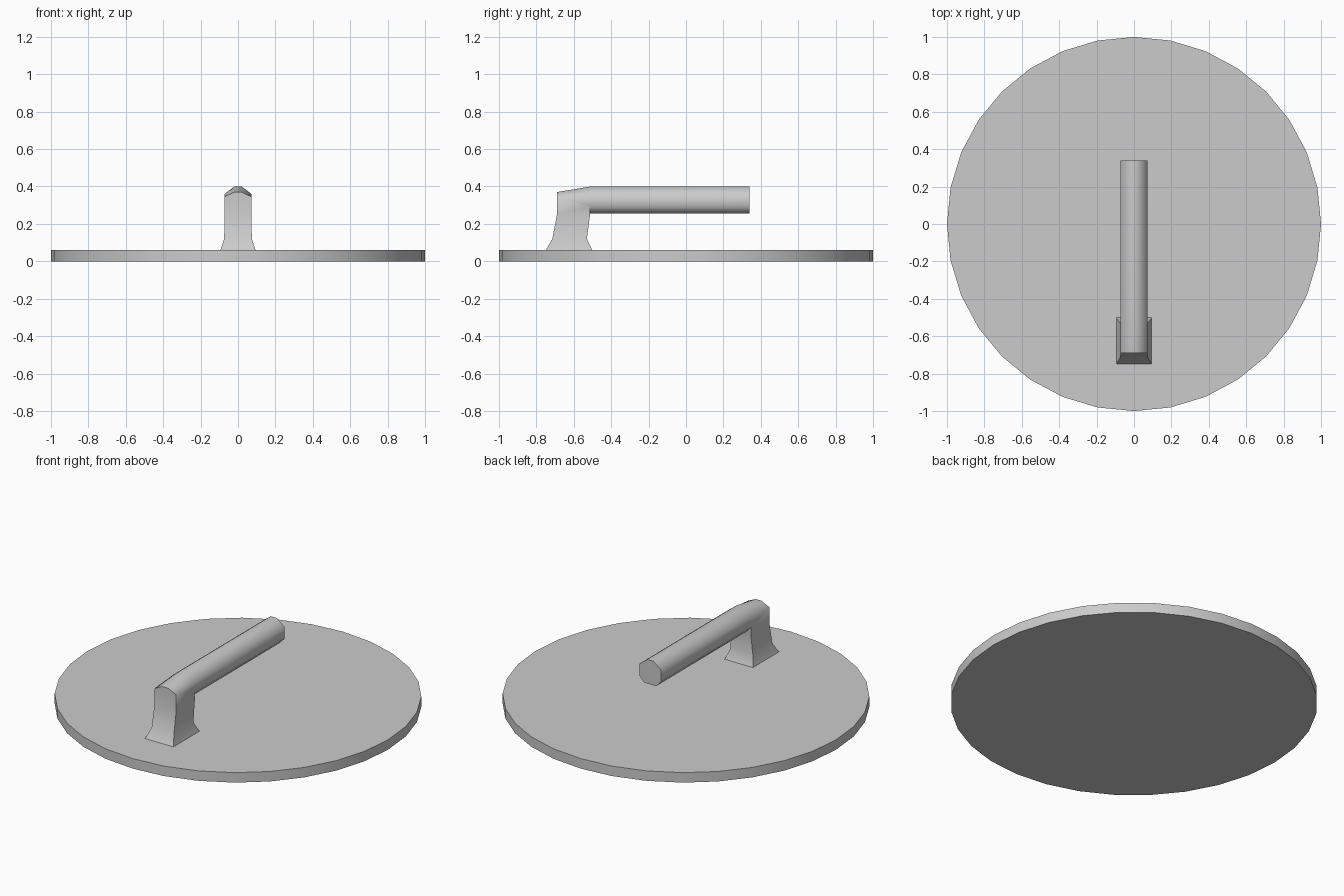
import bpy, bmesh, math

if "Cube" in bpy.data.objects:
    bpy.data.objects.remove(bpy.data.objects["Cube"])


def smooth(ob, angle):
    bpy.ops.object.select_all(action='DESELECT')
    ob.select_set(True)
    bpy.context.view_layer.objects.active = ob
    bpy.ops.object.shade_smooth_by_angle(angle=math.radians(angle))


def ring(half, yz):
    """Closed 8-point ring mirrored in x: half widths with matching (y, z) points."""
    right = [(x, y, z) for x, (y, z) in zip(half, yz)]
    return right + [(-x, y, z) for x, y, z in reversed(right)]


# Flat 32-sided base plate, one vertex on the +x axis
plate = bmesh.new()
rim = [plate.verts.new((math.cos(i * math.tau / 32), math.sin(i * math.tau / 32), 0))
       for i in range(32)]
bottom = plate.faces.new(rim)
top = bmesh.ops.extrude_face_region(plate, geom=[bottom])['geom']
bmesh.ops.translate(plate, vec=(0, 0, 0.06),
                    verts=[v for v in top if isinstance(v, bmesh.types.BMVert)])
bmesh.ops.recalc_face_normals(plate, faces=plate.faces)
mesh = bpy.data.meshes.new("base_plate")
plate.to_mesh(mesh)
plate.free()
base = bpy.data.objects.new("base_plate", mesh)
bpy.context.collection.objects.link(base)
smooth(base, 40)


# Handle: flared post turning into a faceted horizontal arm
def post(front, back, w, z):
    return ring((0.02, w, w, 0.04), [(front, z), (front, z), (back, z), (back, z)])


def arm(y):
    return ring((0.02, 0.072, 0.072, 0.04),
                [(y, 0.40), (y, 0.36), (y, 0.29), (y, 0.255)])


rings = [
    post(-0.75, -0.50, 0.095, 0.058),
    post(-0.715, -0.53, 0.074, 0.12),
    post(-0.69, -0.513, 0.072, 0.25),
    ring((0.02, 0.072, 0.072, 0.04),
         [(-0.69, 0.37), (-0.69, 0.345), (-0.515, 0.29), (-0.513, 0.255)]),
    arm(-0.51),
    arm(0.34),
]
bm = bmesh.new()
loops = [[bm.verts.new(p) for p in r] for r in rings]
for a, b in zip(loops, loops[1:]):
    for i in range(8):
        j = (i + 1) % 8
        bm.faces.new((a[i], a[j], b[j], b[i]))
bm.faces.new(loops[0])
bm.faces.new(loops[-1])
bmesh.ops.recalc_face_normals(bm, faces=bm.faces)
mesh = bpy.data.meshes.new("handle")
bm.to_mesh(mesh)
bm.free()
handle = bpy.data.objects.new("handle", mesh)
bpy.context.collection.objects.link(handle)
smooth(handle, 65)
